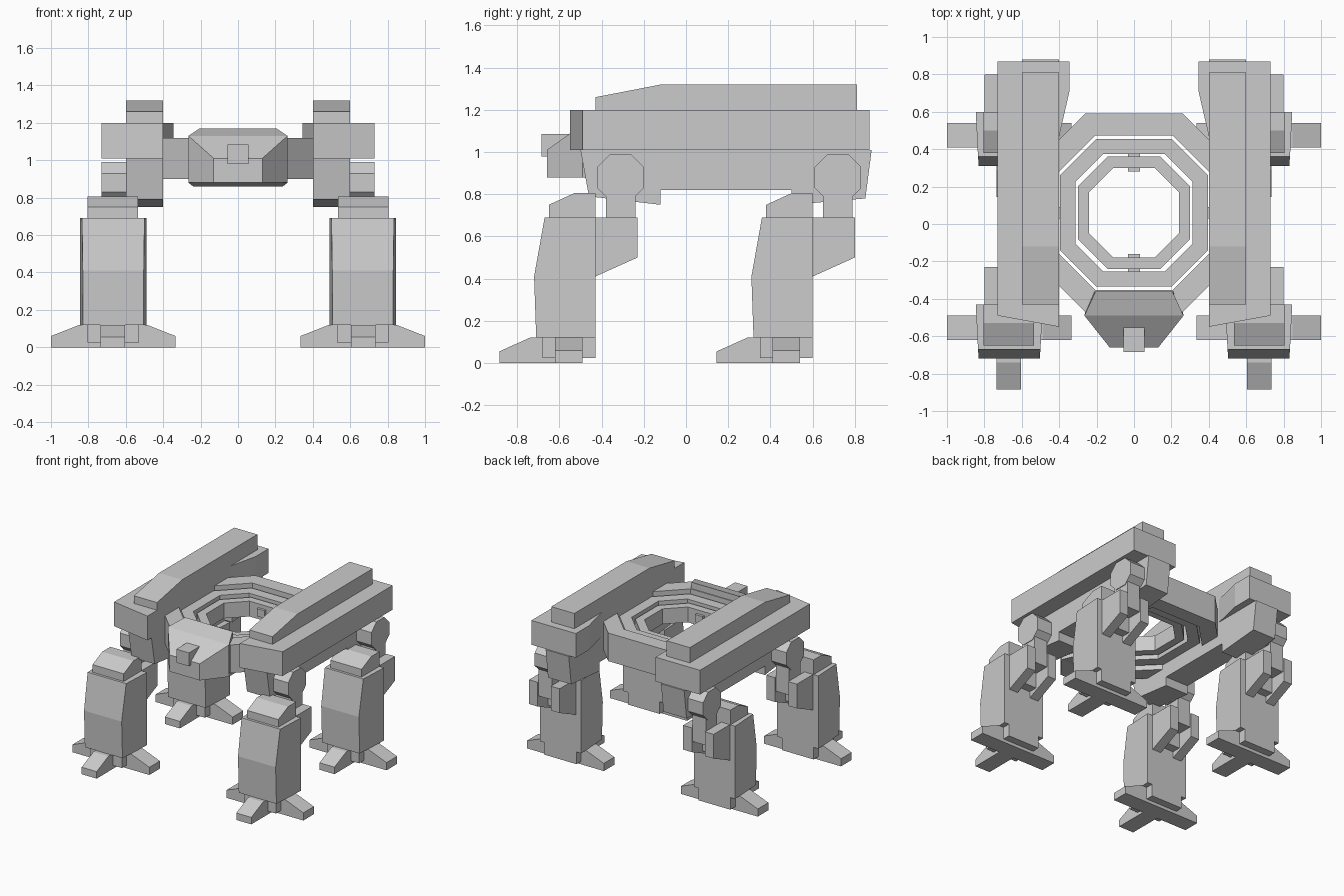
import bpy, bmesh, math

if "Cube" in bpy.data.objects:
    bpy.data.objects.remove(bpy.data.objects["Cube"])


def finish(name, bm, mirror=False):
    bmesh.ops.recalc_face_normals(bm, faces=bm.faces)
    me = bpy.data.meshes.new(name)
    bm.to_mesh(me)
    bm.free()
    ob = bpy.data.objects.new(name, me)
    bpy.context.collection.objects.link(ob)
    if mirror:
        ob.modifiers.new("mirror", 'MIRROR')  # across x = 0
    return ob


def loft(name, sections, mirror=False):
    """Skin equal-length closed sections and cap both ends."""
    bm = bmesh.new()
    rows = [[bm.verts.new(p) for p in s] for s in sections]
    n = len(rows[0])
    for a, b in zip(rows, rows[1:]):
        for i in range(n):
            j = (i + 1) % n
            bm.faces.new((a[i], a[j], b[j], b[i]))
    bm.faces.new(rows[0])
    bm.faces.new(rows[-1])
    return finish(name, bm, mirror)


def side_prism(name, x0, x1, yz, dy=0, mirror=True):
    """Extrude a side (y, z) profile along x."""
    return loft(name, [[(x, y + dy, z) for y, z in yz] for x in (x0, x1)], mirror)


def box(name, x0, x1, y0, y1, z0, z1, dy=0, mirror=True):
    return side_prism(name, x0, x1, [(y0, z0), (y1, z0), (y1, z1), (y0, z1)], dy, mirror)


def octagon(a, c, cy):
    return [(c, cy - a), (a, cy - c), (a, cy + c), (c, cy + a),
            (-c, cy + a), (-a, cy + c), (-a, cy - c), (-c, cy - a)]


def ring(name, outer, inner, z0, z1, cy=0.06):
    """Octagonal ring with a square section."""
    bm = bmesh.new()
    loops = [[bm.verts.new((x, y, z)) for x, y in octagon(*o, cy)]
             for o, z in ((outer, z0), (outer, z1), (inner, z1), (inner, z0))]
    for k in range(4):
        a, b = loops[k], loops[(k + 1) % 4]
        for i in range(8):
            j = (i + 1) % 8
            bm.faces.new((a[i], a[j], b[j], b[i]))
    return finish(name, bm)


# Side beams: main rail with inward flare at the rear
rail = [(0.73, -0.49), (0.73, 0.87), (0.345, 0.87), (0.345, 0.71), (0.40, 0.47), (0.40, -0.55)]
loft("side_rail", [[(x, y, z) for x, y in rail] for z in (1.01, 1.20)], True)
side_prism("rail_top_strip", 0.40, 0.60,
           [(-0.43, 1.20), (-0.43, 1.26), (-0.12, 1.32), (0.81, 1.32), (0.81, 1.20)])
side_prism("rail_keel", 0.40, 0.60,
           [(-0.50, 1.01), (-0.46, 0.79), (-0.12, 0.75), (-0.12, 0.82), (0.50, 0.82),
            (0.50, 0.75), (0.85, 0.78), (0.88, 1.01)])

# Nested centre rings and their pivot pins
ring("outer_ring", (0.53, 0.262), (0.413, 0.207), 0.90, 1.12)
ring("middle_ring", (0.395, 0.20), (0.313, 0.165), 0.93, 1.09)
ring("inner_ring", (0.30, 0.14), (0.24, 0.11), 0.95, 1.07)
box("side_pin", 0.38, 0.43, 0.03, 0.09, 0.98, 1.04)
for nm, y0, y1 in (("rear_pin", 0.28, 0.38), ("front_pin", -0.26, -0.16)):
    box(nm, -0.033, 0.033, y0, y1, 0.98, 1.04, mirror=False)

# Head and sensor
loft("head", [[(-b, y, z0), (b, y, z0), (t, y, z1), (-t, y, z1)] for y, b, t, z0, z1 in
              ((-0.66, 0.13, 0.13, 0.88, 1.01), (-0.49, 0.265, 0.265, 0.88, 1.13),
               (-0.36, 0.24, 0.205, 0.86, 1.17))])
side_prism("head_sensor", -0.055, 0.055,
           [(-0.685, 1.085), (-0.685, 0.98), (-0.62, 0.98), (-0.54, 1.085)], mirror=False)

# Four legs: profiles for the front pair, shifted for the rear pair
CX = 0.667
for pos, dy in (("front", 0), ("rear", 1.03)):
    hip = [(y - 0.31, z + 0.88) for y, z in octagon(0.11, 0.05, 0)]
    side_prism(pos + "_hip_joint", 0.60, 0.73, hip, dy)
    box(pos + "_thigh", 0.61, 0.725, -0.38, -0.24, 0.58, 0.82, dy)
    # shin widens slightly toward the back
    shin = [(-0.43, 0.12, 0.179), (-0.43, 0.69, 0.179), (-0.67, 0.69, 0.167),
            (-0.72, 0.41, 0.163), (-0.71, 0.12, 0.163)]
    loft(pos + "_shin", [[(CX + s * w, y + dy, z) for y, z, w in shin] for s in (-1, 1)], True)
    side_prism(pos + "_knee_cap", 0.535, 0.805,
               [(-0.43, 0.69), (-0.65, 0.69), (-0.65, 0.75), (-0.53, 0.805), (-0.43, 0.805)], dy)
    calf = [(-0.43, 0.69), (-0.23, 0.69), (-0.23, 0.50), (-0.43, 0.41)]
    side_prism(pos + "_calf_prong_inner", 0.535, 0.61, calf, dy)
    side_prism(pos + "_calf_prong_outer", 0.725, 0.80, calf, dy)
    box(pos + "_knee_web", 0.61, 0.725, -0.43, -0.36, 0.46, 0.66, dy)
    # ankle and toes
    box(pos + "_ankle", 0.53, 0.805, -0.68, -0.43, 0.025, 0.12, dy)
    side_prism(pos + "_front_toe", 0.605, 0.735,
               [(-0.885, 0), (-0.885, 0.055), (-0.74, 0.12), (-0.49, 0.12), (-0.49, 0)], dy)
    for side, s in (("inner", -1), ("outer", 1)):
        toe = [(0, 0), (0.333, 0), (0.333, 0.06), (0.18, 0.12), (0, 0.12)]
        loft(pos + "_toe_" + side, [[(CX + s * u, y + dy, z) for u, z in toe]
                                    for y in (-0.62, -0.49)], True)
